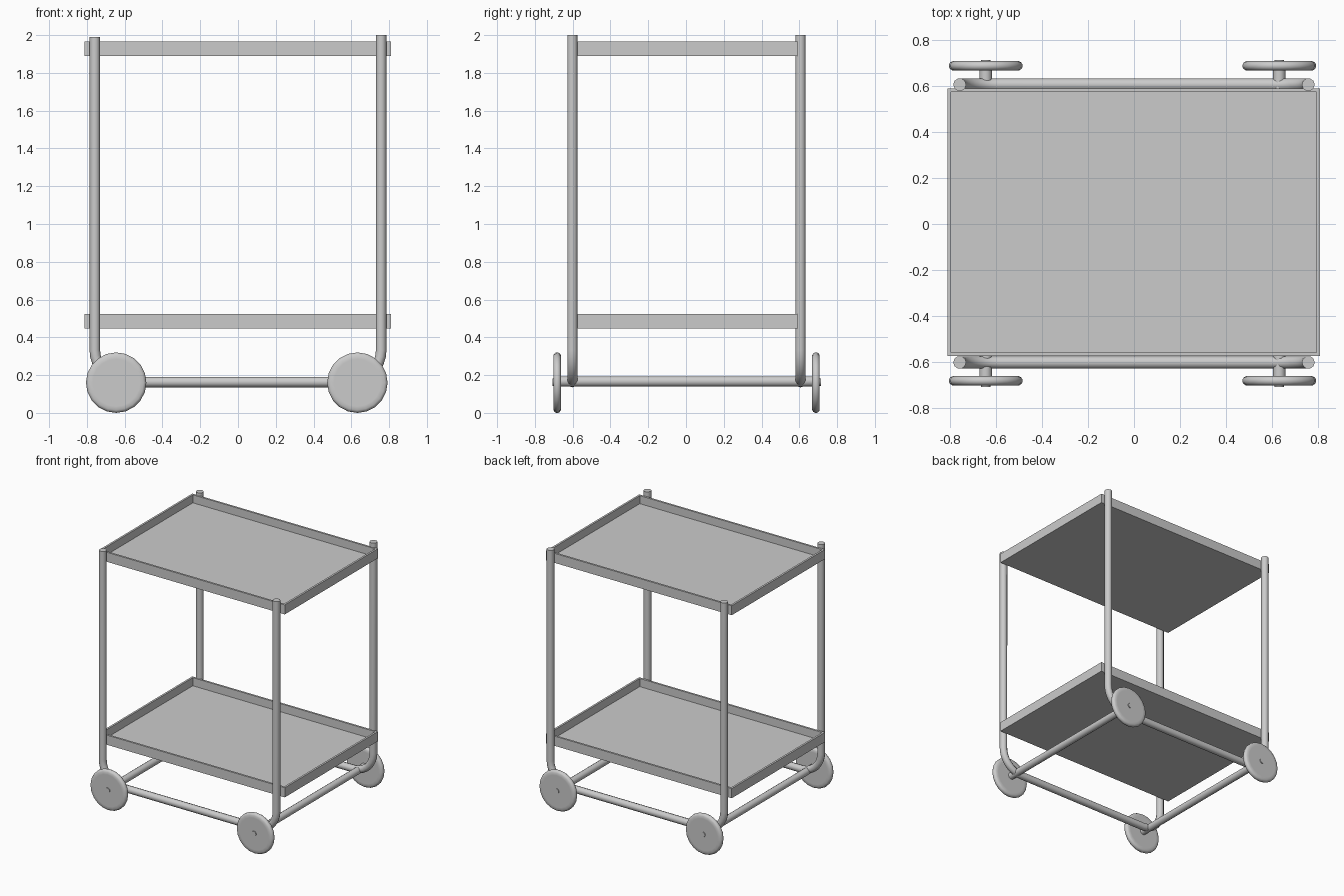
import bpy, bmesh, math
from mathutils import Vector

if "Cube" in bpy.data.objects:
    bpy.data.objects.remove(bpy.data.objects["Cube"])

def finish(name, bm, smooth=None):
    mesh = bpy.data.meshes.new(name)
    bmesh.ops.recalc_face_normals(bm, faces=bm.faces)
    bm.to_mesh(mesh)
    bm.free()
    ob = bpy.data.objects.new(name, mesh)
    bpy.context.collection.objects.link(ob)
    if smooth:
        bpy.ops.object.select_all(action='DESELECT')
        bpy.context.view_layer.objects.active = ob
        ob.select_set(True)
        bpy.ops.object.shade_smooth_by_angle(angle=math.radians(smooth))
    return ob

def tray(name, z0, z1):
    x0, x1, y0, y1 = -0.812, 0.81, -0.574, 0.59
    bm = bmesh.new()
    bmesh.ops.create_cube(bm, size=1)
    for v in bm.verts:
        v.co = (x1 if v.co.x > 0 else x0, y1 if v.co.y > 0 else y0, z1 if v.co.z > 0 else z0)
    # rim, then sunken floor
    bm.normal_update()
    top = max(bm.faces, key=lambda f: f.calc_center_median().z)
    bmesh.ops.inset_region(bm, faces=[top], thickness=0.022)
    ret = bmesh.ops.extrude_discrete_faces(bm, faces=[top])
    bmesh.ops.translate(bm, verts=ret['faces'][0].verts, vec=(0, 0, z0 + 0.012 - z1))
    return finish(name, bm)

def tube(name, pts, radius):
    cu = bpy.data.curves.new(name, 'CURVE')
    cu.dimensions = '3D'
    cu.bevel_depth = radius
    cu.bevel_resolution = 3
    cu.use_fill_caps = True
    sp = cu.splines.new('POLY')
    sp.points.add(len(pts) - 1)
    for p, co in zip(sp.points, pts):
        p.co = (*co, 1)
    sp.use_smooth = True
    ob = bpy.data.objects.new(name, cu)
    bpy.context.collection.objects.link(ob)
    return ob

def lathe_y(name, profile, loc, sides):
    # profile of (radius, offset along y), spun about the y axis
    bm = bmesh.new()
    vs = [bm.verts.new((r, y, 0)) for r, y in profile]
    es = [bm.edges.new(p) for p in zip(vs, vs[1:])]
    bmesh.ops.spin(bm, geom=vs + es, cent=(0, 0, 0), axis=(0, 1, 0),
                   angle=math.tau, steps=sides, use_duplicate=False)
    bmesh.ops.remove_doubles(bm, verts=bm.verts, dist=1e-5)
    bmesh.ops.translate(bm, verts=bm.verts, vec=loc)
    return finish(name, bm, 35)

# Trays
tray("top_tray", 1.89, 1.965)
tray("bottom_tray", 0.447, 0.523)

# U-shaped side frames: post, bend, bottom rail, bend, post
X, Z, R = 0.758, 0.163, 0.17
for side, y in (("front", -0.602), ("back", 0.606)):
    pts = [(-X, y, 1.99)]
    for sx, start in ((-1, math.pi), (1, 1.5 * math.pi)):
        for i in range(9):
            a = start + i * math.pi / 16
            pts.append((sx * (X - R) + R * math.cos(a), y, Z + R + R * math.sin(a)))
    pts.append((X, y, 2.0))
    tube(side + "_frame", pts, 0.028)

# Axles, wheels and hub caps
wheel = [(0, -0.020), (0.125, -0.020), (0.145, -0.020), (0.155, -0.014), (0.16, -0.005),
         (0.16, 0.005), (0.155, 0.014), (0.145, 0.020), (0.125, 0.020), (0, 0.020)]
hub = [(0, -0.026), (0.02, -0.026), (0.02, 0.026), (0, 0.026)]
for end, x in (("left", -0.645), ("right", 0.632)):
    tube(end + "_axle", [(x, -0.67, 0.167), (x, 0.67, 0.167)], 0.028)
    for side, y in (("front", -0.682), ("back", 0.688)):
        lathe_y(f"{side}_{end}_wheel", wheel, Vector((x, y, 0.16)), 20)
        lathe_y(f"{side}_{end}_hub", hub, Vector((x, y, 0.163)), 12)
